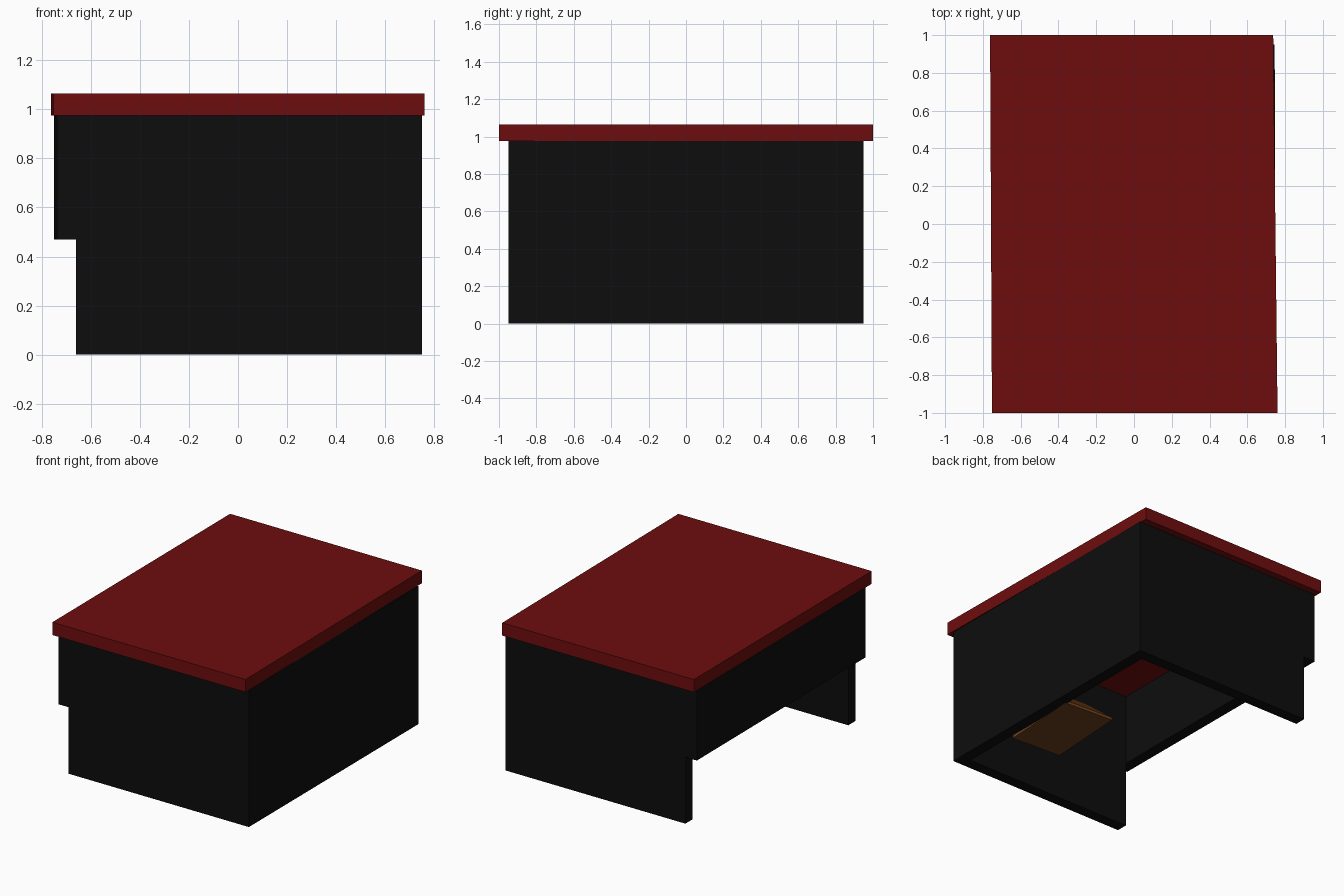
import bpy, bmesh

if "Cube" in bpy.data.objects:
    bpy.data.objects.remove(bpy.data.objects["Cube"])


def material(name, rgb):
    m = bpy.data.materials.new(name)
    m.diffuse_color = (*rgb, 1)
    m.use_nodes = True
    m.node_tree.nodes["Principled BSDF"].inputs["Base Color"].default_value = m.diffuse_color
    return m


black = material("black_paint", (0.004, 0.004, 0.004))
red = material("red_top", (0.155, 0.004, 0.004))
brown = material("brown_wood", (0.15, 0.05, 0.012))


def prism(name, outline, offset, mat):
    """Extrude a flat outline of 3D points along an offset vector."""
    bm = bmesh.new()
    face = bm.faces.new([bm.verts.new(p) for p in outline])
    geom = bmesh.ops.extrude_face_region(bm, geom=[face])["geom"]
    verts = [g for g in geom if isinstance(g, bmesh.types.BMVert)]
    bmesh.ops.translate(bm, verts=verts, vec=offset)
    bmesh.ops.recalc_face_normals(bm, faces=bm.faces)
    mesh = bpy.data.meshes.new(name)
    bm.to_mesh(mesh)
    bm.free()
    mesh.materials.append(mat)
    obj = bpy.data.objects.new(name, mesh)
    bpy.context.collection.objects.link(obj)
    return obj


def slab(name, plan, z0, z1, mat):
    return prism(name, [(x, y, z0) for x, y in plan], (0, 0, z1 - z0), mat)


W = 0.08      # panel thickness
Y = 0.95      # half length of the body
TOP = 0.975   # underside of the counter top

# Slightly skewed counter top
slab("counter_top", [(-0.752, -1), (0.76, -1), (0.737, 1), (-0.762, 1)], TOP, 1.065, red)

# End panels and the long customer side, all down to the floor
slab("front_panel", [(-0.66, -Y), (0.75, -Y), (0.75, -Y + W), (-0.66, -Y + W)], 0, TOP, black)
slab("back_panel", [(-0.66, Y - W), (0.745, Y - W), (0.745, Y), (-0.66, Y)], 0, TOP, black)
slab("right_panel", [(0.67, -Y + W), (0.75, -Y + W), (0.745, Y - W), (0.665, Y - W)], 0, TOP, black)

# Half-height panel above the knee opening
slab("left_panel", [(-0.738, -Y), (-0.66, -Y), (-0.66, Y), (-0.75, Y)], 0.47, TOP, black)

# Low wooden footrest inside, turned slightly
rest = prism("footrest", [(-0.19, -0.29, 0), (-0.19, 0.29, 0), (-0.19, 0.29, 0.02),
                          (-0.19, 0, 0.26), (-0.19, -0.29, 0.02)], (0.38, 0, 0), brown)
rest.location = (0.47, -0.17, 0)
rest.rotation_euler.z = -0.06
